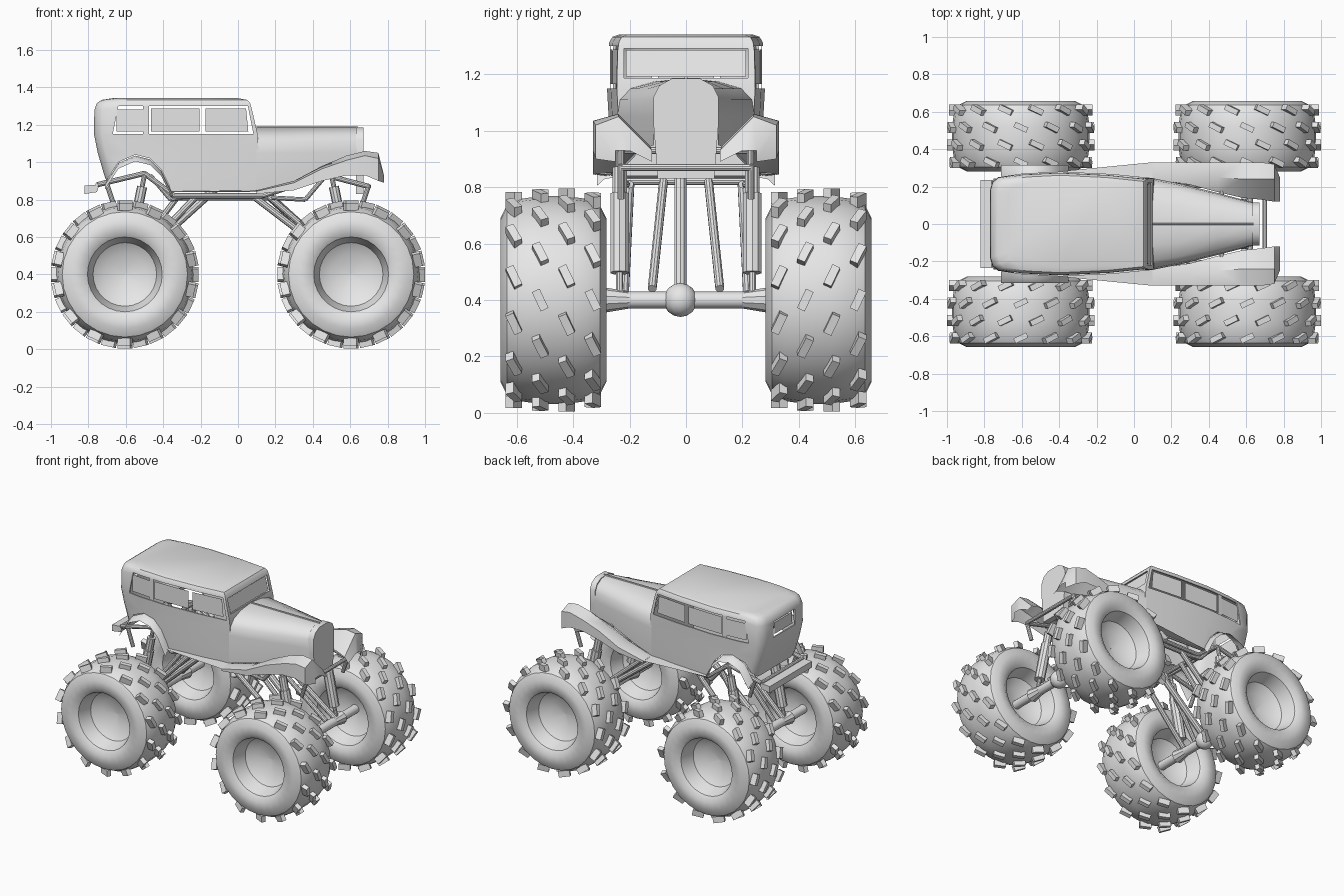
import bpy, bmesh, math
from mathutils import Vector, Matrix

default = bpy.data.objects.get("Cube")
if default:
    bpy.data.objects.remove(default, do_unlink=True)

grey = bpy.data.materials.new("plain grey")
grey.use_nodes = True
grey.diffuse_color = (0.8, 0.8, 0.8, 1)
grey.node_tree.nodes["Principled BSDF"].inputs["Base Color"].default_value = (0.8, 0.8, 0.8, 1)
parts = []


def make(name, bm, fix=True, keep=True):
    if fix:
        bmesh.ops.recalc_face_normals(bm, faces=bm.faces)
    mesh = bpy.data.meshes.new(name)
    bm.to_mesh(mesh)
    bm.free()
    obj = bpy.data.objects.new(name, mesh)
    bpy.context.collection.objects.link(obj)
    mesh.materials.append(grey)
    if keep:
        parts.append(obj)
    return obj


def loft(bm, rows, closed=False):
    grid = [[bm.verts.new(p) for p in row] for row in rows]
    for a, b in zip(grid, grid[1:]):
        n = len(a)
        for i in range(n if closed else n - 1):
            j = (i + 1) % n
            bm.faces.new((a[i], a[j], b[j], b[i]))
    return grid


def tube(bm, p, q, r, r2=None, sides=10):
    p, q = Vector(p), Vector(q)
    turn = (q - p).to_track_quat('Z', 'Y').to_matrix().to_4x4()
    bmesh.ops.create_cone(bm, cap_ends=True, segments=sides, radius1=r, radius2=r2 or r,
                          depth=(q - p).length, matrix=Matrix.Translation((p + q) / 2) @ turn)


def prism(bm, outline, low, high, axis='y'):
    def place(a, b, d):
        return (a, d, b) if axis == 'y' else (d, a, b)
    ends = loft(bm, [[place(a, b, d) for a, b in outline] for d in (low, high)], True)
    for end in ends:
        bm.faces.new(end)


def box(x0, x1, z0, z1):
    return [(x0, z0), (x1, z0), (x1, z1), (x0, z1)]


def apply_modifier(obj, kind, **settings):
    mod = obj.modifiers.new(kind.lower(), kind)
    for key, value in settings.items():
        setattr(mod, key, value)
    bpy.context.view_layer.objects.active = obj
    bpy.ops.object.modifier_apply(modifier=mod.name)


def cut(obj, outline, low, high, axis='y'):
    bm = bmesh.new()
    prism(bm, outline, low, high, axis)
    cutter = make("cutter", bm, keep=False)
    cutter.hide_render = True
    apply_modifier(obj, 'BOOLEAN', object=cutter, operation='DIFFERENCE', solver='EXACT')
    bpy.data.objects.remove(cutter, do_unlink=True)


# Cab shell, open below: rounded plan rings stacked upwards
plan = [(0, .18), (.015, .225), (.05, .25), (.2, .27), (.43, .28), (.75, .267), (1, .245)]
levels = [(.84, -.68, .11, .95), (.93, -.715, .11, .97), (1.05, -.75, .11, .98),
          (1.15, -.77, .105, 1), (1.28, -.768, .075, .99), (1.315, -.755, .065, .97),
          (1.333, -.73, .05, .93), (1.342, -.67, 0, .84)]
rings = []
for z, rear, front, s in levels:
    side = [(rear + t * (front - rear), w * s, z) for t, w in plan]
    rings.append(side + [(x, -y, z) for x, y, z in reversed(side)])
bm = bmesh.new()
bm.faces.new(loft(bm, rings, True)[-1])
cab = make("cab", bm)
apply_modifier(cab, 'SOLIDIFY', thickness=.01, offset=-1)

# Window openings and rear wheel arches
cut(cab, [(-.67, 1.15), (.083, 1.15), (.053, 1.3), (-.64, 1.3)], -.5, .5)
cut(cab, box(-.22, .22, 1.187, 1.292), 0, .2, 'x')
cut(cab, box(-.12, .12, 1.165, 1.275), -.9, -.6, 'x')
arch = [(-.71, .89), (-.64, 1), (-.55, 1.04), (-.47, 1.02), (-.41, .96), (-.37, .88)]
cut(cab, [(-.73, .7)] + arch + [(-.35, .82), (-.35, .7)], -.5, .5)


def cab_side(x):
    t = (x + .77) / .86
    for (a, wa), (b, wb) in zip(plan, plan[1:]):
        if t <= b:
            return wa + (wb - wa) * (t - a) / (b - a) - .008
    return plan[-1][1]


# Window panes and the pillars between them
bm = bmesh.new()
for s in (1, -1):
    for x0, x1, z0, z1 in ((-.65, -.507, 1.165, 1.283), (-.465, -.205, 1.165, 1.288),
                           (-.175, .055, 1.165, 1.288), (-.507, -.475, 1.145, 1.305)):
        lean = .012 if x0 > -.2 else 0
        loft(bm, [[(x0, s * cab_side(x0), z0), (x1, s * cab_side(x1), z0)],
                  [(x0, s * cab_side(x0), z1), (x1 - lean, s * cab_side(x1), z1)]])
loft(bm, [[(.09, -.212, 1.192), (.09, .212, 1.192)], [(.066, -.212, 1.287), (.066, .212, 1.287)]])
loft(bm, [[(-.762, -.1, 1.18), (-.762, .1, 1.18)], [(-.76, -.1, 1.26), (-.76, .1, 1.26)]])
make("window_panes", bm)

# Tapered hood
bm = bmesh.new()
crown = [(0, 1.187), (.45, 1.175), (.8, 1.15), (.96, 1.11), (1, 1.05)]
rows = []
for x, w, base in ((.1, .245, .85), (.25, .215, .88), (.45, .165, .93), (.64, .115, .95)):
    half = [(x, w * y, z) for y, z in crown] + [(x, w * .98, base)]
    rows.append([(x, -y, z) for x, y, z in reversed(half[1:])] + half)
loft(bm, rows)
make("hood", bm)

# Hood centre ridge and grille shell
bm = bmesh.new()
prism(bm, [(-.006, 1.18), (.006, 1.18), (.004, 1.193), (-.004, 1.193)], .1, .64, 'x')
make("hood_ridge", bm)
half = [(.05, 1.185), (.095, 1.16), (.115, 1.12), (.115, 1.02), (.1, .83)]
bm = bmesh.new()
prism(bm, half + [(-y, z) for y, z in reversed(half)], .63, .672, 'x')
make("grille_shell", bm)

# Front fenders: x, inner y and z, crown y and z, outer y and z, skirt z
fender = [(.1, .24, .85, .28, .85, .33, .845, .83), (.3, .21, .89, .27, .9, .33, .89, .85),
          (.45, .17, .93, .25, .98, .33, .965, .9), (.58, .14, .95, .24, 1.035, .33, 1.01, .93),
          (.68, .13, .95, .24, 1.06, .33, 1.035, .93), (.75, .12, .93, .24, 1.05, .32, 1.02, .9),
          (.78, .12, .89, .2, .93, .25, .93, .89)]
bm = bmesh.new()
for s in (1, -1):
    loft(bm, [[(x, s * a, b), (x, s * c, d), (x, s * e, f), (x, s * e, g)]
              for x, a, b, c, d, e, f, g in fender])
    # running board
    loft(bm, [[(-.36, s * .25, .845), (-.36, s * .285, .84)], [(.1, s * .24, .85), (.1, s * .33, .845)]])
make("front_fenders", bm)

# Rear fender flares follow the arch
bm = bmesh.new()
for s in (1, -1):
    loft(bm, [[(x, s * .255, z - .005), (x, s * .29, z - .012), (x, s * .315, z - .035)]
              for x, z in arch + [(-.35, .84)]])
make("rear_fenders", bm)

# Rear bumper
bm = bmesh.new()
prism(bm, [(-.82, .83), (-.755, .84), (-.74, .88), (-.82, .875)], -.235, .235)
make("rear_bumper", bm)

# Tube chassis, links and shocks
frame, shocks = bmesh.new(), bmesh.new()
rail = [(-.75, .88), (-.5, .94), (-.34, .82), (.13, .82), (.47, .93), (.7, .87)]
for s in (1, -1):
    for (x0, z0), (x1, z1) in zip(rail, rail[1:]):
        tube(frame, (x0, s * .23, z0), (x1, s * .23, z1), .014)
    tube(frame, (-.36, s * .2, .81), (.16, s * .2, .81), .014)
    for e in (1, -1):
        hub = e * .605
        tube(frame, (e * .15 - .07, s * .2, .82), (hub, s * .22, .42), .018)
        tube(frame, (e * .24 - .08, s * .08, .82), (hub, s * .12, .44), .016)
        tube(frame, (e * .47, s * .23, .93), (e * .36, s * .23, .8), .012)
        tube(frame, (e * .36, s * .23, .8), (e * .24 - .06, s * .21, .81), .012)
        tube(frame, (e * .7, s * .23, .88), (e * .66, s * .23, .76), .013)
        top, low = Vector((e * .5, s * .235, .93)), Vector((hub, s * .235, .42))
        tube(shocks, top, low, .013)
        tube(shocks, top.lerp(low, .12), top.lerp(low, .3), .027)
        tube(shocks, top.lerp(low, .3), top.lerp(low, .85), .034)
for x, z in rail:
    tube(frame, (x, -.23, z), (x, .23, z), .013)
make("tube_chassis", frame)
make("shocks", shocks)

# Axles with differentials and drive shafts
for e, label in ((1, "front"), (-1, "rear")):
    bm = bmesh.new()
    hub = e * .605
    tube(bm, (hub, -.46, .4), (hub, .46, .4), .03, sides=12)
    bmesh.ops.create_uvsphere(bm, u_segments=12, v_segments=8, radius=.06,
                              matrix=Matrix.Translation((hub, -.02, .4)))
    for s in (1, -1):
        tube(bm, (hub, s * .29, .4), (hub, s * .2, .4), .045, .03)
    tube(bm, (hub, -.02, .42), (e * .12, -.02, .86), .022)
    make(label + "_axle", bm)

# Tyres: lathed section with slanted tread blocks
section = [(.001, .02), (.11, .03), (.17, .07), (.188, .13), (.2, .165), (.235, .188),
           (.29, .188), (.335, .165), (.358, .12), (.368, .05)]
section += [(r, -y) for r, y in reversed(section)]


def wheel(name, x, y):
    side = 1 if y > 0 else -1
    bm = bmesh.new()
    steps = 28
    loft(bm, [[(r * math.cos(a), w, r * math.sin(a)) for r, w in section]
              for a in (math.tau * i / steps for i in range(steps + 1))])
    bmesh.ops.remove_doubles(bm, verts=bm.verts, dist=.0005)
    count = 14
    for column, offset in enumerate((-.14, -.047, .047, .14)):
        reach = .362 if abs(offset) > .1 else .374
        for i in range(count):
            angle = math.tau * (i + .5 * (column % 2)) / count
            spot = (Matrix.Rotation(angle, 4, 'Y') @ Matrix.Translation((0, offset, reach))
                    @ Matrix.Rotation(-side * math.radians(25), 4, 'Z')
                    @ Matrix.Diagonal((.075, .03, .042, 1)))
            bmesh.ops.create_cube(bm, size=1, matrix=spot)
    make(name, bm).location = (x, y, .4)


for x, end in ((.605, "front"), (-.605, "rear")):
    for y, side in ((.47, "left"), (-.47, "right")):
        wheel(end + "_" + side + "_wheel", x, y)

# Smooth shading with sharp edges kept
bpy.ops.object.select_all(action='DESELECT')
for obj in parts:
    obj.select_set(True)
bpy.context.view_layer.objects.active = parts[0]
bpy.ops.object.shade_smooth_by_angle(angle=math.radians(35))
